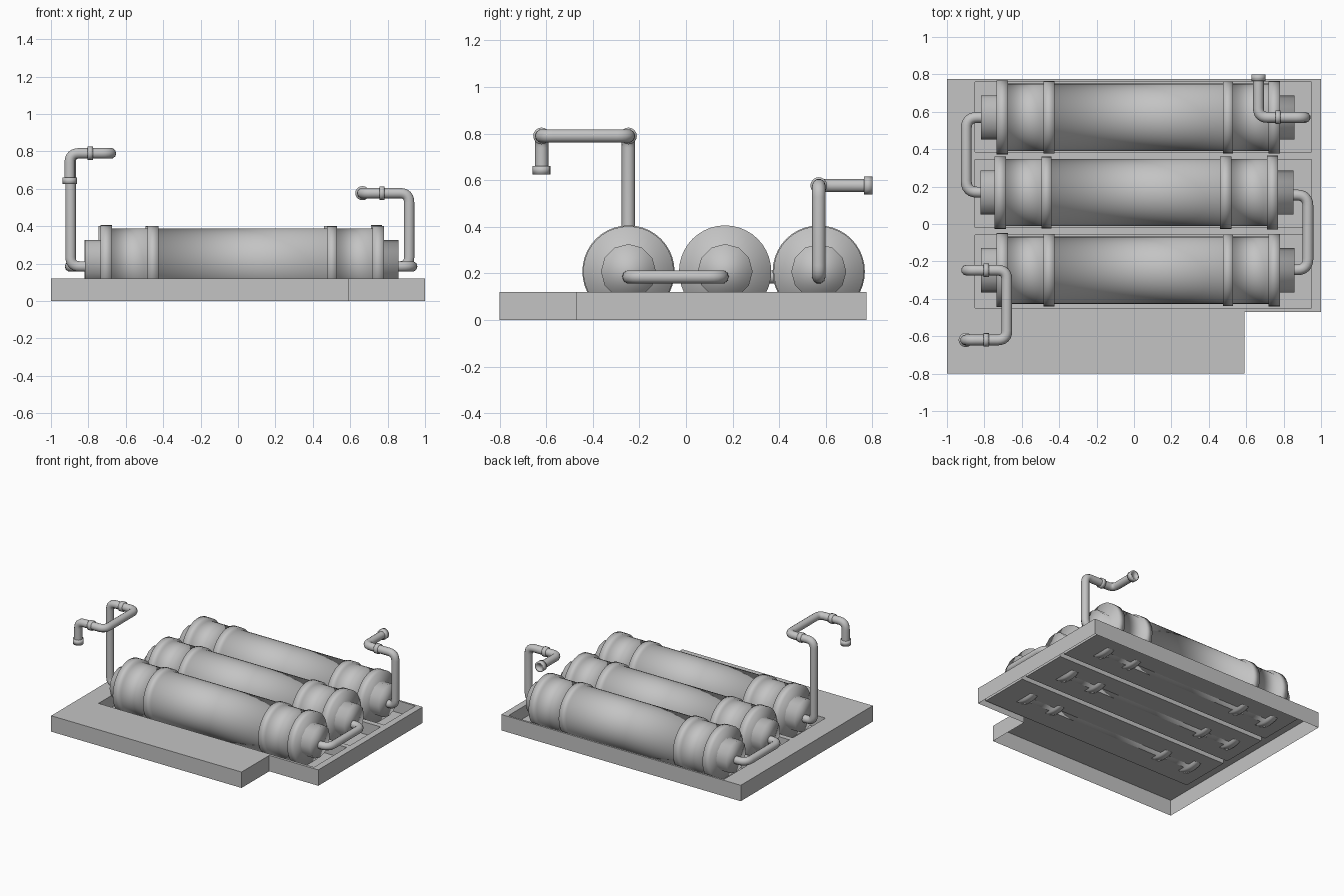
import bpy
import bmesh
from math import cos, sin, tau
from mathutils import Vector

cube = bpy.data.objects.get("Cube")
if cube:
    bpy.data.objects.remove(cube, do_unlink=True)

# Single painted metal colour
COLOR = (0.55, 0.55, 0.55, 1)
grey = bpy.data.materials.new("grey_metal")
grey.use_nodes = True
grey.diffuse_color = COLOR
grey.node_tree.nodes["Principled BSDF"].inputs["Base Color"].default_value = COLOR


def add_object(name, data):
    data.materials.append(grey)
    obj = bpy.data.objects.new(name, data)
    bpy.context.collection.objects.link(obj)
    return obj


def mesh_object(name, bm, smooth=False):
    mesh = bpy.data.meshes.new(name)
    bm.to_mesh(mesh)
    bm.free()
    mesh.polygons.foreach_set("use_smooth", [smooth] * len(mesh.polygons))
    return add_object(name, mesh)


def lathe(name, profile, sides, location, axis="X"):
    """Revolve (position, radius) points about an axis and cap both ends."""
    bm = bmesh.new()
    rings = [[bm.verts.new((x, r * cos(tau * i / sides), r * sin(tau * i / sides)))
              for i in range(sides)] for x, r in profile]
    for a, b in zip(rings, rings[1:]):
        for i in range(sides):
            j = (i + 1) % sides
            bm.faces.new((a[i], b[i], b[j], a[j]))
    for ring in (rings[0], rings[-1]):
        bm.faces.new(ring)
    bmesh.ops.recalc_face_normals(bm, faces=bm.faces)
    obj = mesh_object(name, bm, True)
    obj.location = location
    if axis != "X":
        obj.rotation_mode = "QUATERNION"
        direction = Vector((0, 0, -1)) if axis == "Z" else Vector((0, 1, 0))
        obj.rotation_quaternion = Vector((1, 0, 0)).rotation_difference(direction)
    return obj


def pipe(name, corners, bend=0.06, radius=0.029):
    """Round tube through the corners, with a rounded elbow at each."""
    pts = [Vector(c) for c in corners]
    path = [pts[0]]
    for a, p, b in zip(pts, pts[1:], pts[2:]):
        start = p + (a - p).normalized() * bend
        end = p + (b - p).normalized() * bend
        for k in range(7):
            t = k / 6
            path.append(start * (1 - t) ** 2 + p * (2 * t * (1 - t)) + end * t * t)
    path.append(pts[-1])
    curve = bpy.data.curves.new(name, "CURVE")
    curve.dimensions = "3D"
    curve.bevel_depth = radius
    curve.bevel_resolution = 3
    curve.use_fill_caps = True
    spline = curve.splines.new("POLY")
    spline.points.add(len(path) - 1)
    for point, co in zip(spline.points, path):
        point.co = (*co, 1)
    spline.use_smooth = True
    return add_object(name, curve)


# Tray: open-bottomed stepped slab with three sunken pockets
TOP, FLOOR = 0.12, 0.03
xs = [-1, -0.85, 0.59, 0.95, 1]
ys = [-0.8, -0.47, -0.45, -0.06, -0.02, 0.345, 0.385, 0.76, 0.775]


def height(i, j):
    if not (0 <= i < len(xs) - 1 and 0 <= j < len(ys) - 1):
        return 0
    if i >= 2 and j == 0:
        return 0
    return FLOOR if i in (1, 2) and j in (2, 4, 6) else TOP


bm = bmesh.new()


def quad(*corners):
    return bm.faces.new([bm.verts.new(c) for c in corners])


for i in range(len(xs)):
    for j in range(len(ys)):
        h = height(i, j)
        west, south = height(i - 1, j), height(i, j - 1)
        if h:
            x0, x1, y0, y1 = xs[i], xs[i + 1], ys[j], ys[j + 1]
            quad((x0, y0, h), (x1, y0, h), (x1, y1, h), (x0, y1, h))
        if h != west:
            x, y0, y1 = xs[i], ys[j], ys[j + 1]
            quad((x, y0, h), (x, y1, h), (x, y1, west), (x, y0, west))
        if h != south:
            y, x0, x1 = ys[j], xs[i], xs[i + 1]
            quad((x0, y, south), (x1, y, south), (x1, y, h), (x0, y, h))
bmesh.ops.remove_doubles(bm, verts=bm.verts, dist=0.0001)
bmesh.ops.recalc_face_normals(bm, faces=bm.faces)
bm.faces.ensure_lookup_table()
if bm.faces[0].normal.z < 0:
    bmesh.ops.reverse_faces(bm, faces=bm.faces)
mesh_object("tray", bm)

# Tanks: banded cylinders with small end plugs, middle one reversed
R = 0.18
tank_profile = [(-0.755, 0.198), (-0.695, 0.198), (-0.695, R), (-0.505, R),
                (-0.505, 0.194), (-0.445, 0.194), (-0.445, R), (0.455, R),
                (0.455, 0.192), (0.51, 0.192), (0.51, R), (0.7, R),
                (0.7, 0.194), (0.76, 0.194)]
tanks = [("front", -0.247, 0.02, 1), ("middle", 0.168, 0.015, -1), ("back", 0.57, 0.02, 1)]
for label, y, x, facing in tanks:
    profile = [(px * facing, r) for px, r in tank_profile]
    lathe(label + "_tank", profile, 40, (x, y, 0.208))
    lathe(label + "_tank_end_plugs", [(-0.837, 0.118), (0.837, 0.118)], 12, (x, y, 0.208))

# Pipes joining neighbouring tanks
LOW = 0.185
for name, x, inner, y0, y1 in (("left_link_pipe", 0.93, 0.8, -0.245, 0.155),
                               ("right_link_pipe", -0.897, -0.78, 0.17, 0.57)):
    pipe(name, [(inner, y0, LOW), (x, y0, LOW), (x, y1, LOW), (inner, y1, LOW)])

# Tall pipe at the front, turning down at its mouth
HIGH = 0.79
pipe("tall_pipe", [(-0.78, -0.247, LOW), (-0.895, -0.247, LOW), (-0.895, -0.247, HIGH),
                   (-0.68, -0.247, HIGH), (-0.68, -0.62, HIGH), (-0.9, -0.62, HIGH),
                   (-0.9, -0.62, 0.635)], 0.05)

# Short pipe at the back, pointing backward
MID = 0.577
pipe("short_pipe", [(0.8, 0.57, LOW), (0.915, 0.57, LOW), (0.915, 0.57, MID),
                    (0.665, 0.57, MID), (0.665, 0.79, MID)], 0.05)

# Joint collars on the pipes
collar = [(-0.014, 0.036), (0.014, 0.036)]
for name, spot in (("tall_pipe_collar", (-0.79, -0.247, HIGH)),
                   ("tall_pipe_outer_collar", (-0.79, -0.62, HIGH)),
                   ("short_pipe_collar", (0.77, 0.57, MID))):
    lathe(name, collar, 16, spot)

# Hollow rims at the pipe mouths
rim = [(-0.018, 0.038), (0.018, 0.038), (0.018, 0.027), (0.012, 0.027)]
lathe("tall_pipe_mouth", rim, 16, (-0.9, -0.62, 0.643), "Z")
lathe("short_pipe_mouth", rim, 16, (0.665, 0.782, MID), "Y")
